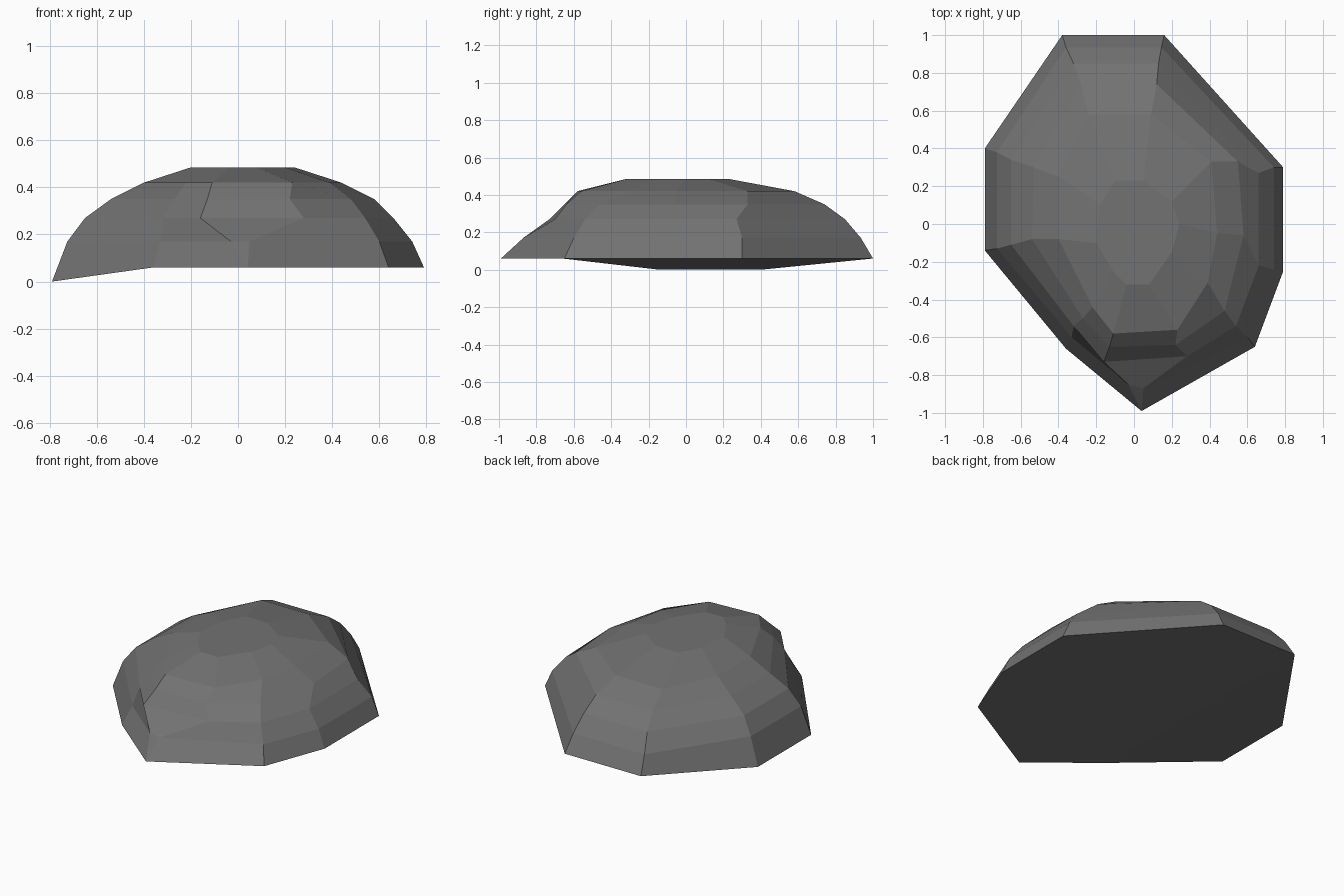
import bpy, bmesh

# Contour rings of the boulder, from the base outline to the crown (height, xy points)
RINGS = [
    (0.06, [(-.38, 1), (.16, 1), (.79, .30), (.79, -.25), (.64, -.65),
            (.04, -.99), (.04, -.99), (-.36, -.66), (-.79, -.14), (-.79, .40)]),
    (0.17, [(-.36, .935), (.145, .935), (.74, .30), (.74, -.24), (.60, -.60),
            (.05, -.87), (-.03, -.85), (-.33, -.60), (-.725, -.13), (-.725, .38)]),
    (0.27, [(-.32, .85), (.13, .85), (.66, .27), (.66, -.22), (.54, -.54),
            (.28, -.70), (-.16, -.73), (-.32, -.54), (-.65, -.11), (-.65, .34)]),
    (0.35, [(-.28, .74), (.12, .74), (.55, .33), (.58, -.06), (.48, -.46),
            (.22, -.64), (-.13, -.65), (-.27, -.50), (-.54, -.08), (-.53, .30)]),
    (0.42, [(-.24, .58), (.09, .58), (.41, .33), (.44, -.05), (.39, -.31),
            (.23, -.56), (-.11, -.58), (-.22, -.44), (-.40, -.08), (-.40, .25)]),
    (0.485, [(-.10, .23), (.05, .23), (.20, .12), (.24, 0), (.20, -.15),
             (.08, -.32), (-.04, -.32), (-.11, -.25), (-.20, -.10), (-.18, .10)]),
]

bm = bmesh.new()
# The left edge of the base dips down to the ground
rings = [[bm.verts.new((x, y, 0 if z < .1 and x < -.7 else z)) for x, y in pts]
         for z, pts in RINGS]

# Loft the flanks between neighbouring rings
n = len(rings[0])
for low, high in zip(rings, rings[1:]):
    for i in range(n):
        j = (i + 1) % n
        bm.faces.new((low[i], low[j], high[j], high[i]))

# Crown, flat underside and the sloped underside strip on the left
bm.faces.new(rings[-1])
bm.faces.new(rings[0][:8])
bm.faces.new([rings[0][i] for i in (0, 7, 8, 9)])

bmesh.ops.remove_doubles(bm, verts=bm.verts, dist=0.0005)
bmesh.ops.recalc_face_normals(bm, faces=bm.faces)

mesh = bpy.data.meshes.new("boulder")
bm.to_mesh(mesh)
bm.free()

# Plain grey stone
stone = bpy.data.materials.new("grey stone")
stone.diffuse_color = (0.17, 0.17, 0.17, 1)
mesh.materials.append(stone)
bpy.context.collection.objects.link(bpy.data.objects.new("boulder", mesh))
